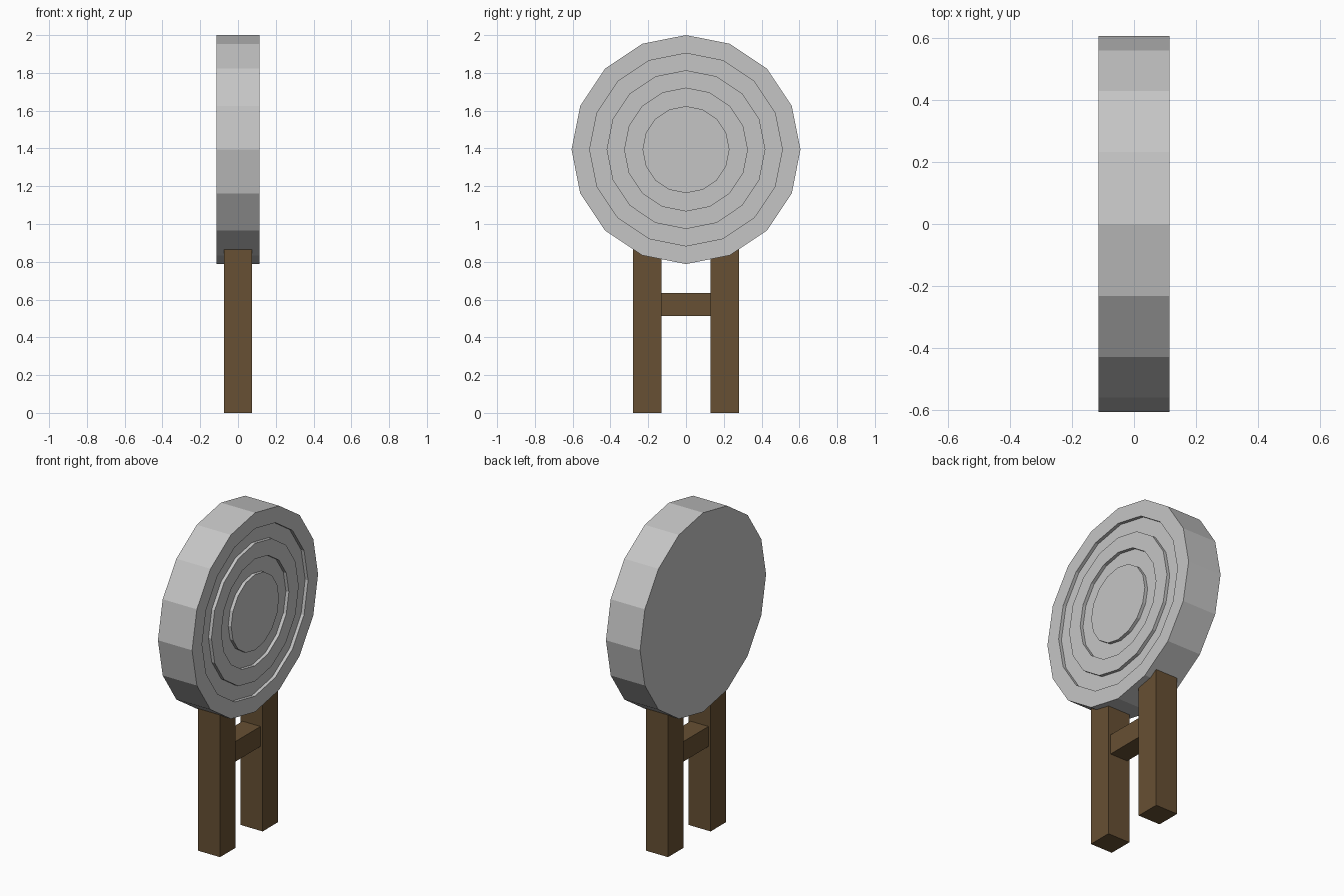
import bpy, bmesh, math

if "Cube" in bpy.data.objects:
    bpy.data.objects.remove(bpy.data.objects["Cube"])


def material(name, rgb):
    m = bpy.data.materials.new(name)
    m.diffuse_color = (*rgb, 1)
    m.use_nodes = True
    m.node_tree.nodes["Principled BSDF"].inputs["Base Color"].default_value = m.diffuse_color
    return m


stone = material("light grey", (0.56, 0.56, 0.56))
wood = material("dark brown wood", (0.135, 0.08, 0.033))


def finish(name, bm, mat):
    bmesh.ops.recalc_face_normals(bm, faces=bm.faces)
    me = bpy.data.meshes.new(name)
    bm.to_mesh(me)
    bm.free()
    me.materials.append(mat)
    ob = bpy.data.objects.new(name, me)
    bpy.context.collection.objects.link(ob)
    return ob


def box(name, lo, hi, mat):
    bm = bmesh.new()
    bmesh.ops.create_cube(bm, size=1)
    for v in bm.verts:
        for i in range(3):
            v.co[i] = lo[i] if v.co[i] < 0 else hi[i]
    return finish(name, bm, mat)


# Target disc: 16-sided, turned profile (x, radius) with two sunken rings
SIDES, CZ, F, G = 16, 1.394, 0.115, 0.095
profile = [(-F, 0.606), (F, 0.606), (F, 0.51), (G, 0.51), (G, 0.42),
           (F, 0.42), (F, 0.325), (G, 0.325), (G, 0.23), (F, 0.23)]
bm = bmesh.new()
rings = []
for x, r in profile:
    angles = [2 * math.pi * i / SIDES for i in range(SIDES)]
    rings.append([bm.verts.new((x, r * math.sin(a), CZ + r * math.cos(a)))
                  for a in angles])
for a, b in zip(rings, rings[1:]):
    for i in range(SIDES):
        j = (i + 1) % SIDES
        bm.faces.new((a[i], a[j], b[j], b[i]))
bm.faces.new(rings[0])
bm.faces.new(rings[-1])
finish("target_disc", bm, stone)

# Two legs and the crossbar between them
box("left_leg", (-0.075, -0.28, 0), (0.075, -0.13, 0.865), wood)
box("right_leg", (-0.075, 0.13, 0), (0.075, 0.28, 0.865), wood)
box("crossbar", (-0.06, -0.13, 0.513), (0.06, 0.13, 0.635), wood)
